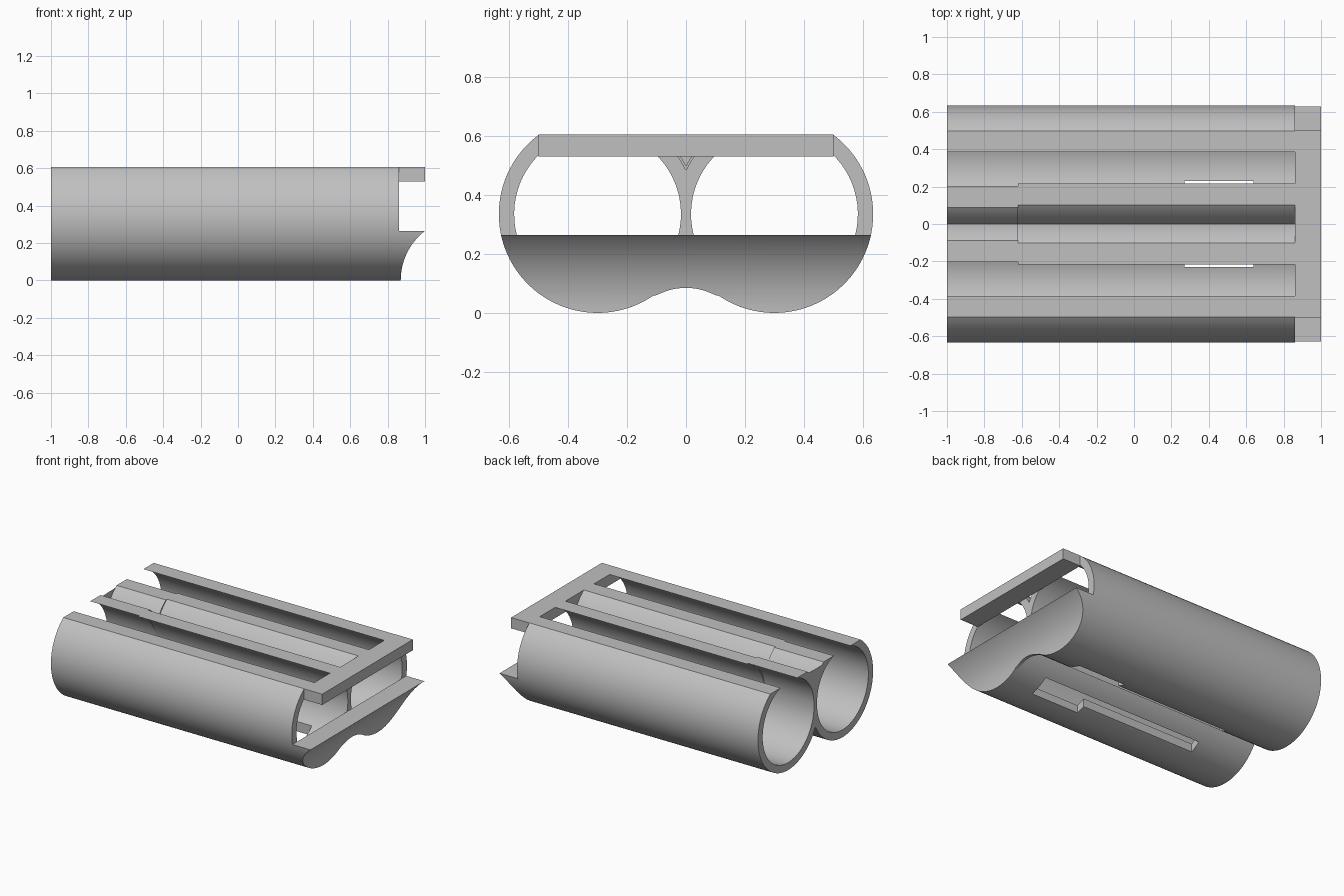
import bpy
import bmesh
from math import sin, cos, atan2, sqrt, pi

if "Cube" in bpy.data.objects:
    bpy.data.objects.remove(bpy.data.objects["Cube"], do_unlink=True)

AXIS_Y, AXIS_Z = 0.30, 0.335      # centre of each tube
R_OUT, R_IN = 0.335, 0.283
TOP, SHELF = 0.605, 0.265         # cut height of tubes, top of lip
X_BACK, X_STEP, X_END, X_TIP = -1.0, -0.62, 0.86, 1.0

grey = bpy.data.materials.new("plain_grey")
grey.use_nodes = True
grey.diffuse_color = (0.53, 0.53, 0.53, 1)
grey.node_tree.nodes["Principled BSDF"].inputs["Base Color"].default_value = (0.53, 0.53, 0.53, 1)


def arc(radius, a0, a1, n):
    """Points (y, z) on a circle about the +y tube axis."""
    return [(AXIS_Y + radius * cos(a0 + (a1 - a0) * i / n),
             AXIS_Z + radius * sin(a0 + (a1 - a0) * i / n)) for i in range(n + 1)]


def loft(name, sections):
    """Solid through (x, profile) sections, capped at both ends."""
    bm = bmesh.new()
    rings = [[bm.verts.new((x, y, z)) for y, z in prof] for x, prof in sections]
    n = len(rings[0])
    for a, b in zip(rings, rings[1:]):
        for i in range(n):
            j = (i + 1) % n
            bm.faces.new((a[i], a[j], b[j], b[i]))
    bm.faces.new(rings[0])
    bm.faces.new(rings[-1])
    bmesh.ops.recalc_face_normals(bm, faces=bm.faces)
    mesh = bpy.data.meshes.new(name)
    bm.to_mesh(mesh)
    bm.free()
    mesh.materials.append(grey)
    obj = bpy.data.objects.new(name, mesh)
    bpy.context.collection.objects.link(obj)
    return obj


def box(name, x0, x1, y0, y1, z0, z1):
    prof = [(y0, z0), (y1, z0), (y1, z1), (y0, z1)]
    return loft(name, [(x0, prof), (x1, prof)])


def cut(target, cutter):
    mod = target.modifiers.new("cut", "BOOLEAN")
    mod.operation = "DIFFERENCE"
    mod.solver = "EXACT"
    mod.object = cutter
    bpy.context.view_layer.objects.active = target
    bpy.ops.object.modifier_apply(modifier=mod.name)
    bpy.data.objects.remove(cutter, do_unlink=True)


def mirrored(points):
    return [(-y, z) for y, z in reversed(points)]


def smooth(obj):
    bpy.ops.object.select_all(action="DESELECT")
    obj.select_set(True)
    bpy.context.view_layer.objects.active = obj
    bpy.ops.object.shade_smooth_by_angle(angle=pi / 7)


# Twin tube outline: two open-topped rings joined along the middle
rise = TOP - AXIS_Z
out_top = atan2(rise, sqrt(R_OUT ** 2 - rise ** 2))
in_top = atan2(rise, sqrt(R_IN ** 2 - rise ** 2))
valley = atan2(sqrt(R_OUT ** 2 - AXIS_Y ** 2), AXIS_Y)
under = arc(R_OUT, out_top, valley - pi, 48)
crest = arc(R_OUT, pi - valley, pi - out_top, 10)
bore = arc(R_IN, pi - in_top, 2 * pi + in_top, 64)
under[-1] = (0, under[-1][1])
crest[0] = (0, crest[0][1])
right_top = crest + bore
profile = under + mirrored(under)[1:] + mirrored(right_top) + right_top[1:]


def lean_in(y, z):
    """Rear section: upper middle walls sit slightly nearer the centre."""
    if abs(y) < AXIS_Y and z > AXIS_Z:
        shift = 0.013 * (z - AXIS_Z) / rise
        return (y - shift if y > 0.001 else y + shift if y < -0.001 else y, z)
    return (y, z)


rear = [lean_in(y, z) for y, z in profile]
tubes = loft("twin_tubes", [(X_BACK, rear), (X_STEP, rear), (X_STEP, profile), (X_END, profile)])

# Stepped slots through the tube floors
for s in (-1, 1):
    for x0, x1, w in ((-0.615, 0.3, 0.17), (0.27, 0.64, 0.23)):
        ys = sorted((s * 0.1, s * w))
        cut(tubes, box("slot_cutter", x0, x1, ys[0], ys[1], -0.1, 0.2))
smooth(tubes)

# Front bridge plate across the top
box("top_bridge", X_END, X_TIP, -0.5, 0.5, 0.53, TOP)

# Solid front lip, scooped underneath
shelf_a = -atan2(AXIS_Z - SHELF, sqrt(R_OUT ** 2 - (AXIS_Z - SHELF) ** 2))
foot_a = -pi + atan2(0.277, 0.188)
side = arc(R_OUT, shelf_a, foot_a, 36)
channel = [(0.1 - 0.2 * i / 12, 0.06 + 0.025 * (1 - (1 - i / 6) ** 2)) for i in range(13)]
lip_profile = side + channel + mirrored(side)
lip = loft("front_lip", [(X_END, lip_profile), (X_TIP, lip_profile)])

bpy.ops.mesh.primitive_cylinder_add(vertices=128, radius=R_OUT, depth=2,
                                    location=(X_TIP + 0.205, 0, 0), rotation=(pi / 2, 0, 0))
cut(lip, bpy.context.object)
smooth(lip)
